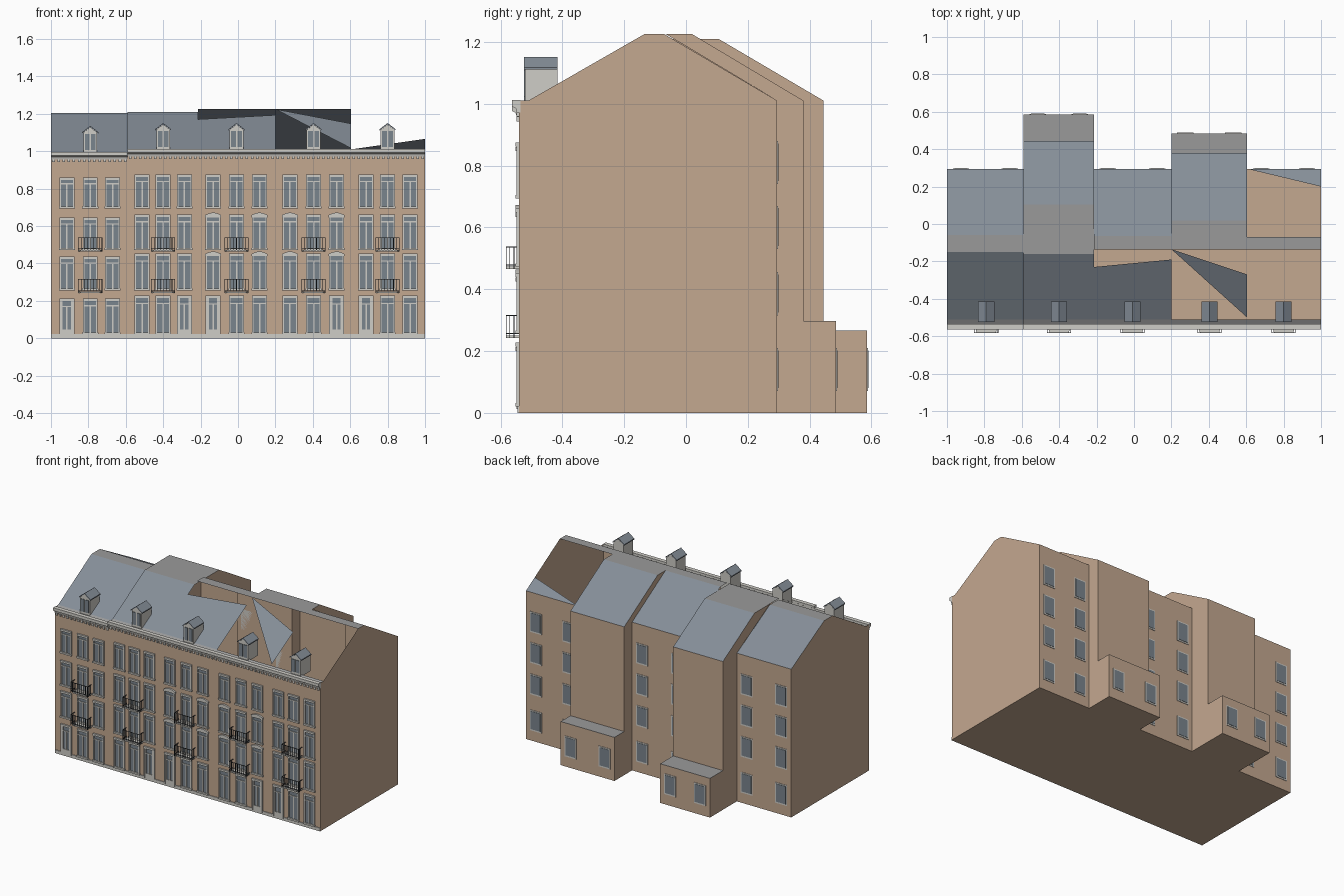
import bpy, bmesh
from math import sin, pi
from mathutils import Vector

cube = bpy.data.objects.get("Cube")
if cube:
    bpy.data.objects.remove(cube, do_unlink=True)


def material(name, hexcol):
    def lin(c):
        return c / 12.92 if c <= 0.04045 else ((c + 0.055) / 1.055) ** 2.4
    rgb = [lin(int(hexcol[i:i + 2], 16) / 255) for i in range(0, 6, 2)]
    m = bpy.data.materials.new(name)
    m.use_nodes = True
    m.diffuse_color = (*rgb, 1)
    bsdf = next(n for n in m.node_tree.nodes if n.type == 'BSDF_PRINCIPLED')
    bsdf.inputs["Base Color"].default_value = (*rgb, 1)
    return m


BRICK = material("tan_brick", "C4A890")
SLATE = material("blue_slate", "858E98")
FLAT = material("grey_flat_roof", "9A9A9A")
STONE = material("pale_stone", "CFCDC7")
GLASS = material("window_glass", "7A858D")
IRON = material("dark_iron", "34383C")


# A shape is (points, extrusion); no extrusion means a single-sided sheet
def part(name, mat, shapes):
    bm = bmesh.new()
    for pts, ext in shapes:
        face = bm.faces.new([bm.verts.new(p) for p in pts])
        if ext:
            low = bmesh.ops.extrude_face_region(bm, geom=[face], use_keep_orig=True)["geom"]
            verts = [g for g in low if isinstance(g, bmesh.types.BMVert)]
            bmesh.ops.translate(bm, verts=verts, vec=Vector(ext))
    if all(ext for _, ext in shapes):
        bmesh.ops.recalc_face_normals(bm, faces=bm.faces)
    mesh = bpy.data.meshes.new(name)
    bm.to_mesh(mesh)
    bm.free()
    mesh.materials.append(mat)
    bpy.context.collection.objects.link(bpy.data.objects.new(name, mesh))


def box(x0, x1, y0, y1, z0, z1):
    return [(x0, y0, z0), (x1, y0, z0), (x1, y1, z0), (x0, y1, z0)], (0, 0, z1 - z0)


def slope(x0, x1, ya, za, yb, zb):
    return [(x0, ya, za), (x1, ya, za), (x1, yb, zb), (x0, yb, zb)], None


def wall(x0, x1, y, z1):
    return [(x0, y, 0), (x1, y, 0), (x1, y, z1), (x0, y, z1)], None


FRONT, EAVE_Y, BACK, EAVE = -0.54, -0.51, 0.295, 1.01
# x0, x1, back, front ridge, back ridge, ridge height, drop, columns, door column, annex (back, height)
HOUSES = [
    (-1, -.59, BACK, -.15, -.06, 1.205, .015, (-.915, -.79, -.67), 0, None),
    (-.59, -.215, .445, -.16, .105, 1.21, 0, (-.513, -.40, -.287), 2, (.585, .265)),
    (-.215, .2, BACK, -.135, -.065, 1.225, 0, (-.133, -.008, .115), 0, None),
    (.2, .605, .38, -.135, .02, 1.225, 0, (.278, .404, .527), 2, (.485, .295)),
    (.605, 1, BACK, -.135, -.07, 1.225, 0, (.685, .80, .92), 0, None),
]
ROWS = [(.03, .225), (.265, .45), (.482, .658), (.703, .872)]
BACK_ROWS = (.14, .385, .60, .81)


# Front window: stone surround, sill, lintel, mullion and transom over a glass plate
def window(stone, glass, x, z0, z1, arched, door):
    w, f = .034, FRONT
    glass.append(box(x - w, x + w, f - .003, f + .002, z0, z1))
    for s in (-1, 1):
        a = x + s * (w + .002)
        stone.append(box(a - .004, a + .004, f - .009, f, z0, z1))
    tz = z0 + (z1 - z0) * .8
    stone.append(box(x - w, x + w, f - .007, f, tz - .003, tz + .003))
    stone.append(box(x - .004, x + .004, f - .007, f, z0, tz))
    if door:
        stone.append(box(x - w, x + w, f - .007, f, z0, z0 + .035))
        for s in (-1, 1):
            stone.append(box(x + s * .028 - .006, x + s * .028 + .006, f - .007, f, z0, z1))
    else:
        stone.append(box(x - w - .009, x + w + .009, f - .012, f, z0 - .009, z0 + .002))
    if arched:
        top = [(x - (w + .009) * (1 - i / 4), f, z1 + .001 + .013 * sin(pi * i / 8)) for i in range(9)]
        stone.append(([(x - w - .009, f, z1 - .011)] + top + [(x + w + .009, f, z1 - .011)],
                      (0, -.011, 0)))
    else:
        stone.append(box(x - w - .006, x + w + .006, f - .011, f, z1 - .010, z1 + .003))


# Balcony: tapered slab with iron bars and rails
def balcony(slabs, bars, x, z):
    w, y0, y1 = .063, -.583, FRONT
    slabs.append(([(x - w, y1, z), (x - w + .012, y0, z), (x + w - .012, y0, z), (x + w, y1, z)],
                  (0, 0, .008)))
    t = .0015
    for zz in (z + .014, z + .072):
        bars.append(box(x - w, x + w, y0, y0 + 2 * t, zz - t, zz + t))
        for s in (-1, 1):
            bars.append(box(x + s * w - t, x + s * w + t, y0, y1, zz - t, zz + t))
    for i in range(9):
        bx = x - w + i * w / 4
        bars.append(box(bx - t, bx + t, y0, y0 + 2 * t, z, z + .073))
    for s in (-1, 1):
        for yy in (-.57, -.556):
            bars.append(box(x + s * w - t, x + s * w + t, yy - t, yy + t, z, z + .073))


# Dormer: stone box with slate gable roof and glazed front
def dormer(stone, glass, slate, x, dz):
    y0, y1, z0, z1, w = -.52, -.415, 1.0 + dz, 1.115 + dz, .037
    stone.append(([(x - w, y0, z0), (x + w, y0, z0), (x + w, y0, z1), (x, y0, z1 + .028),
                   (x - w, y0, z1)], (0, y1 - y0, 0)))
    for s in (-1, 1):
        e = x + s * (w + .006)
        slate.append(([(x, y0 - .004, z1 + .029), (e, y0 - .004, z1 - .004),
                       (e, y0 - .004, z1 + .003), (x, y0 - .004, z1 + .036)], (0, y1 - y0 + .004, 0)))
        a, b = sorted((x + s * .004, x + s * .029))
        glass.append(box(a, b, y0 - .004, y0, z0 + .022, z1 - .008))


for n, (x0, x1, back, rf, rb, top, drop, cols, dcol, annex) in enumerate(HOUSES, 1):
    tag = f"house_{n}_"
    eave = EAVE - drop
    # Shell
    part(tag + "walls", BRICK, [
        wall(x0, x1, FRONT, eave - .01), wall(x1, x0, back, EAVE),
        slope(x1, x0, FRONT, 0, back, 0)])
    part(tag + "flat_roof", FLAT, [
        slope(x0, x1, rf, top, rb, top),
        slope(x0, x1, -.535, eave - .012, EAVE_Y, eave + .002)])

    def on_front(x, y):
        return (x, y, eave + (y - EAVE_Y) / (rf - EAVE_Y) * (top - eave))

    # Slate slopes, partly open on the three houses at the +x end
    lines = {3: [(x0, EAVE_Y), (x1, EAVE_Y), (x1, -.19), (x0, -.23)],
             4: [(x0, rf), (x1, -.50), (x1, -.27)]}
    full = [(x0, EAVE_Y), (x1, EAVE_Y), (x1, rf), (x0, rf)]
    slates = [slope(x0, x1, rb, top, back, EAVE)]
    if n == 5:
        slates = [([(x0, back, EAVE), (x1, .2, 1.066), (x1, back, EAVE)][::-1], None)]
    else:
        slates.append(([on_front(*p) for p in lines.get(n, full)], None))
    part(tag + "slate_roof", SLATE, slates)

    # Rear projection sides and annex
    if annex:
        step = [(back, 0), (back, EAVE), (rb, top), (-.065, top), (BACK, EAVE), (BACK, 0)]
        part(tag + "side_walls", BRICK, [([(x1, y, z) for y, z in step], None),
                                         ([(x0, y, z) for y, z in step[::-1]], None)])
        part(tag + "annex", BRICK, [box(x0, x1, back, annex[0], 0, annex[1])])
        part(tag + "annex_roof", FLAT, [box(x0, x1, back, annex[0], annex[1], annex[1] + .002)])

    # Rear windows
    stone, glass = [], []
    wy = annex[0] if annex else back
    for cx in (x0 + .075, x1 - .075):
        for cz in BACK_ROWS[:1] if annex else BACK_ROWS:
            stone.append(box(cx - .044, cx + .044, wy, wy + .003, cz - .07, cz + .07))
            glass.append(box(cx - .036, cx + .036, wy, wy + .005, cz - .06, cz + .062))
    part(tag + "rear_window_frames", STONE, stone)
    part(tag + "rear_window_glass", GLASS, glass)

    # Front windows, door and balconies
    stone, glass, slabs, bars = [], [], [], []
    for c, cx in enumerate(cols):
        for r, (z0, z1) in enumerate(ROWS):
            door = r == 0 and c == dcol
            arched = n in (3, 4) and c != 1 and r in (1, 2)
            window(stone, glass, cx, .012 if door else z0, z1 - drop, arched, door)
            if c == 1 and r in (1, 2):
                balcony(slabs, bars, cx, (.243, .465)[r - 1])
    part(tag + "front_window_frames", STONE, stone)
    part(tag + "front_window_glass", GLASS, glass)
    part(tag + "balcony_slabs", STONE, slabs)
    part(tag + "balcony_railings", IRON, bars)

    # Plinth, cornice and dentils
    part(tag + "plinth", STONE, [box(x0, x1, FRONT - .005, FRONT, 0, .022)])
    profile = [(-.535, .972), (-.547, .972), (-.551, .985), (-.563, .992), (-.563, 1.012), (-.535, 1.012)]
    part(tag + "cornice", STONE, [([(x0, y, z - drop) for y, z in profile], (x1 - x0, 0, 0))])
    count = int((x1 - x0) / .026)
    pitch = (x1 - x0) / count
    part(tag + "dentils", STONE, [
        box(x0 + (i + .25) * pitch, x0 + (i + .75) * pitch, -.549, FRONT, .958 - drop, .973 - drop)
        for i in range(count)])

    # Dormer
    stone, glass, slate = [], [], []
    dormer(stone, glass, slate, cols[1], -drop)
    part(tag + "dormer_walls", STONE, stone)
    part(tag + "dormer_glass", GLASS, glass)
    part(tag + "dormer_roof", SLATE, slate)

# End gables
for x, h, name in ((-1, HOUSES[0], "gable_right"), (1, HOUSES[4], "gable_left")):
    e = EAVE - h[6]
    pts = [(x, y, z) for y, z in ((FRONT, 0), (BACK, 0), (BACK, EAVE), (h[4], h[5]),
                                  (h[3], h[5]), (EAVE_Y, e), (FRONT, e))]
    part(name, BRICK, [(pts if x > 0 else pts[::-1], None)])
